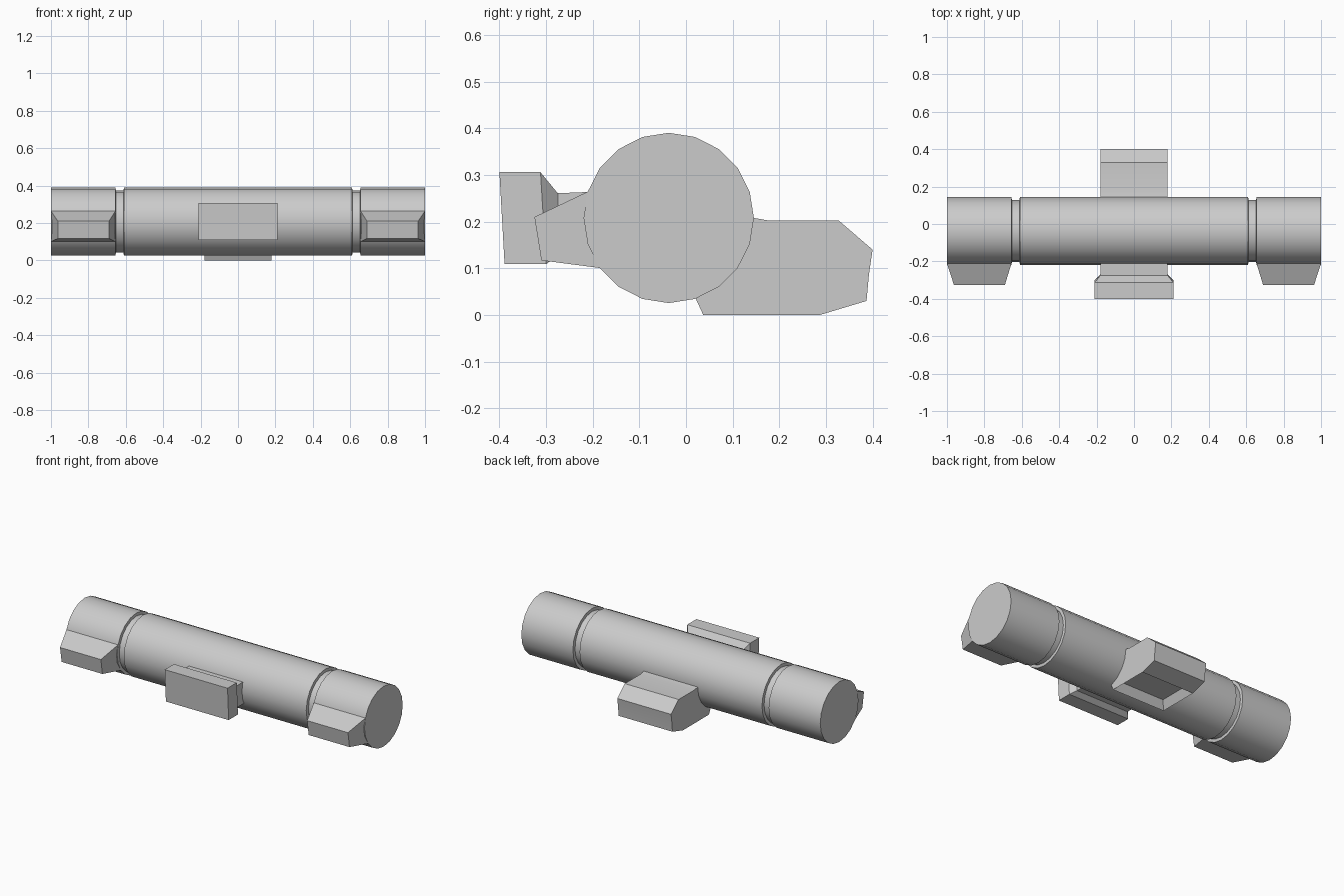
import bpy, bmesh
from math import sin, cos, radians, pi

if "Cube" in bpy.data.objects:
    bpy.data.objects.remove(bpy.data.objects["Cube"])

CY, CZ, R = -0.037, 0.208, 0.1825


def ring_point(deg, r=R):
    a = radians(deg)
    return CY + r * cos(a), CZ + r * sin(a)


def loft(name, rings, smooth=False, inset_bottom=None):
    """Bridge matching vertex rings and cap both ends."""
    bm = bmesh.new()
    vr = [[bm.verts.new(p) for p in ring] for ring in rings]
    n = len(vr[0])
    for a, b in zip(vr, vr[1:]):
        for i in range(n):
            j = (i + 1) % n
            bm.faces.new((a[i], a[j], b[j], b[i]))
    bm.faces.new(vr[0])
    bm.faces.new(vr[-1])
    bmesh.ops.recalc_face_normals(bm, faces=bm.faces[:])
    if inset_bottom:
        bm.normal_update()
        thickness, depth = inset_bottom
        base = [f for f in bm.faces if f.normal.z < -0.999]
        bmesh.ops.inset_region(bm, faces=base, thickness=thickness)
        bmesh.ops.translate(bm, verts=base[0].verts[:], vec=(0, 0, depth))
    me = bpy.data.meshes.new(name)
    bm.to_mesh(me)
    bm.free()
    ob = bpy.data.objects.new(name, me)
    bpy.context.collection.objects.link(ob)
    if smooth:
        bpy.context.view_layer.objects.active = ob
        ob.select_set(True)
        bpy.ops.object.shade_smooth_by_angle(angle=radians(30))
        ob.select_set(False)
    return ob


# 20-sided barrel with two grooves
half = [(0.61, R), (0.612, 0.165), (0.653, 0.165), (0.655, R), (1.0, R)]
stations = [(-x, r) for x, r in reversed(half)] + half
loft("barrel", [[(x, *ring_point(18 * i, r)) for i in range(20)]
                for x, r in stations], smooth=True)

# tapered lugs growing out of both end sections
top, bottom = ring_point(162), ring_point(216)
for side, label in ((-1, "left"), (1, "right")):
    rings = []
    for x0, x1, t, b in ((0.655, 1.0, top, bottom),
                         (0.69, 0.963, (-0.325, 0.21), (-0.31, 0.117))):
        rings.append([(side * x0, *t), (side * x1, *t),
                      (side * x1, *b), (side * x0, *b)])
    loft(label + "_lug", rings)

# front plate flaring out from its neck: (half width, top yz, bottom yz)
sections = [(0.21, (-0.40, 0.306), (-0.389, 0.109)),
            (0.21, (-0.312, 0.306), (-0.30, 0.109)),
            (0.18, (-0.275, 0.261), (-0.27, 0.13)),
            (0.18, (-0.20, 0.264), (-0.19, 0.13))]
loft("front_plate", [[(-w, *t), (w, *t), (w, *b), (-w, *b)]
                     for w, t, b in sections])

# rear block with a shallow pocket underneath
profile = [(0.145, 0.208), (0.18, 0.202), (0.328, 0.202), (0.40, 0.14),
           (0.392, 0.085), (0.387, 0.03), (0.287, 0), (0.037, 0), (0.02, 0.037)]
loft("rear_block", [[(x, y, z) for y, z in profile] for x in (-0.18, 0.18)],
     smooth=True, inset_bottom=(0.035, 0.05))
